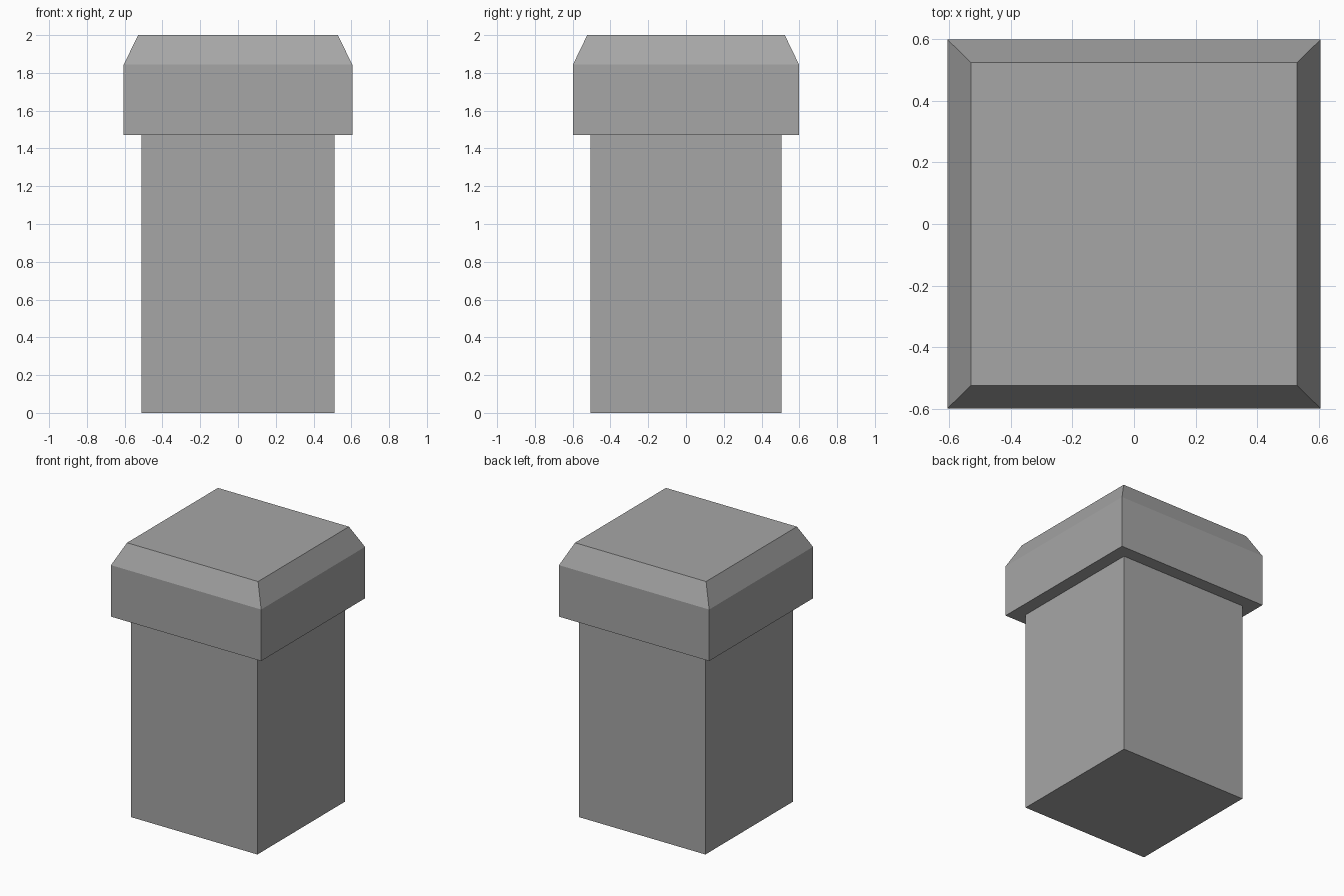
import bpy
import bmesh

cube = bpy.data.objects.get("Cube")
if cube:
    bpy.data.objects.remove(cube, do_unlink=True)

# Plain grey stone
stone = bpy.data.materials.new("grey_stone")
stone.use_nodes = True
colour = (0.38, 0.38, 0.38, 1)
stone.diffuse_color = colour
bsdf = stone.node_tree.nodes["Principled BSDF"]
bsdf.inputs["Base Color"].default_value = colour
bsdf.inputs["Roughness"].default_value = 0.9


def stacked_block(name, levels):
    """Loft a closed block through rectangles of (half x, half y, z)."""
    bm = bmesh.new()
    rings = [[bm.verts.new((sx * hx, sy * hy, z))
              for sx, sy in ((-1, -1), (1, -1), (1, 1), (-1, 1))]
             for hx, hy, z in levels]
    bm.faces.new(rings[0][::-1])
    bm.faces.new(rings[-1])
    for low, high in zip(rings, rings[1:]):
        for i in range(4):
            j = (i + 1) % 4
            bm.faces.new((low[i], low[j], high[j], high[i]))
    mesh = bpy.data.meshes.new(name)
    bm.to_mesh(mesh)
    bm.free()
    mesh.materials.append(stone)
    obj = bpy.data.objects.new(name, mesh)
    bpy.context.collection.objects.link(obj)
    return obj


# Square shaft
stacked_block("post_shaft", [(0.51, 0.505, 0), (0.51, 0.505, 1.47)])

# Overhanging cap with a sloped upper edge
stacked_block("post_cap", [(0.605, 0.598, 1.47),
                           (0.605, 0.598, 1.845),
                           (0.528, 0.523, 2)])
